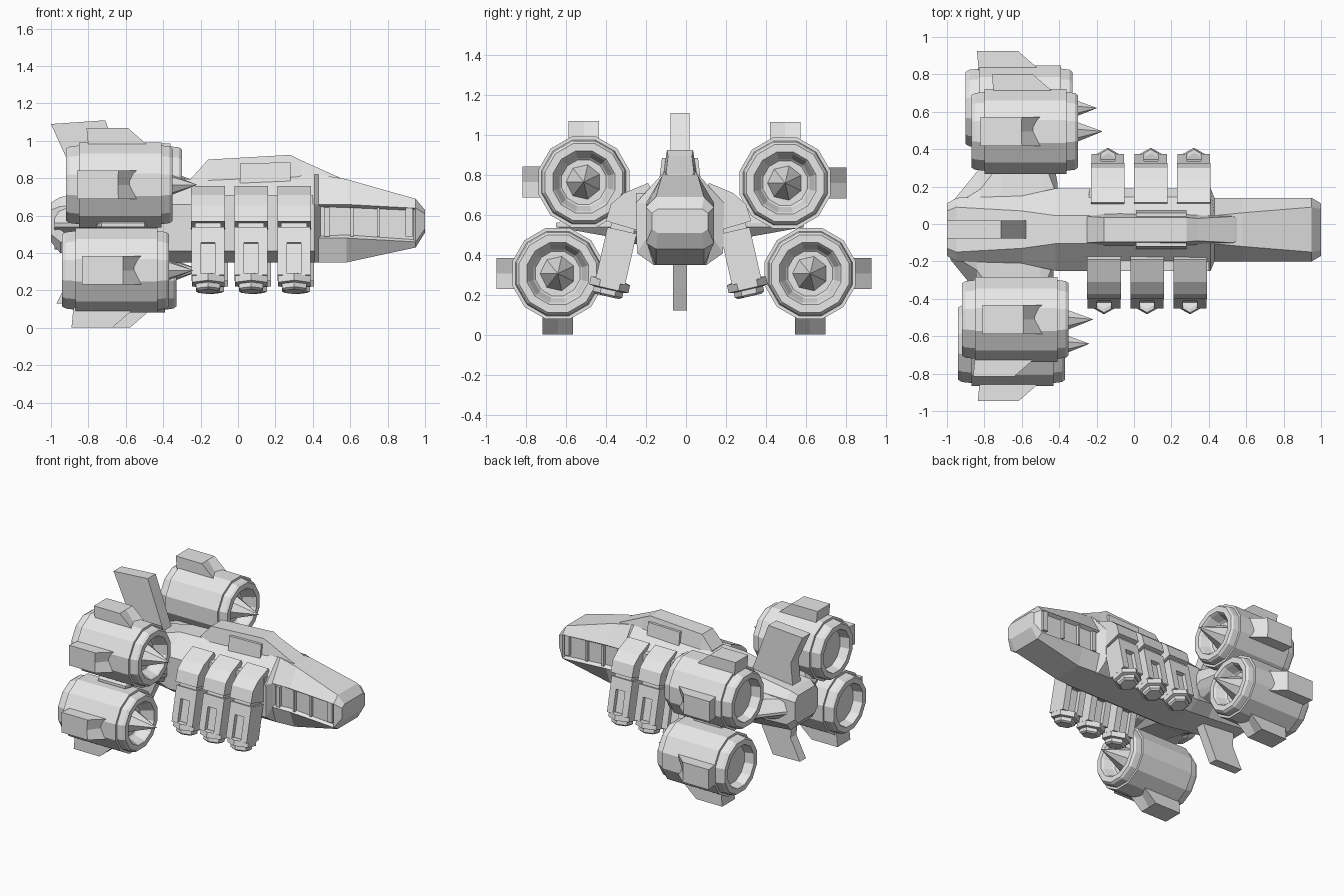
import bpy, bmesh, math
from mathutils import Matrix

cube = bpy.data.objects.get("Cube")
if cube:
    bpy.data.objects.remove(cube, do_unlink=True)

grey = bpy.data.materials.new("plain grey")
grey.use_nodes = True
grey.diffuse_color = (0.8, 0.8, 0.8, 1)
grey.node_tree.nodes["Principled BSDF"].inputs["Base Color"].default_value = grey.diffuse_color

MID = -0.03  # centre line of the hull


def finish(name, bm, matrix=Matrix()):
    bm.transform(matrix)
    bmesh.ops.recalc_face_normals(bm, faces=bm.faces)
    mesh = bpy.data.meshes.new(name)
    bm.to_mesh(mesh)
    bm.free()
    mesh.materials.append(grey)
    obj = bpy.data.objects.new(name, mesh)
    bpy.context.collection.objects.link(obj)
    return obj


def loft_bm(rings):
    bm = bmesh.new()
    rows = [[bm.verts.new(p) for p in ring] for ring in rings]
    n = len(rows[0])
    for a, b in zip(rows, rows[1:]):
        for i in range(n):
            j = (i + 1) % n
            bm.faces.new((a[i], a[j], b[j], b[i]))
    bm.faces.new(rows[0])
    bm.faces.new(rows[-1])
    bmesh.ops.recalc_face_normals(bm, faces=bm.faces)
    return bm


def loft(name, rings, matrix=Matrix()):
    return finish(name, loft_bm(rings), matrix)


def box(name, size, centre, matrix=Matrix()):
    bm = bmesh.new()
    bmesh.ops.create_cube(bm, size=1)
    place = Matrix.Translation(centre) @ Matrix.Diagonal((*size, 1))
    return finish(name, bm, matrix @ place)


def turned(name, profile, sides, matrix):
    # profile of (x, radius) revolved round the x axis
    rings = []
    for x, r in profile:
        angles = [(i + 0.5) * math.tau / sides for i in range(sides)]
        rings.append([(x, r * math.cos(a), r * math.sin(a)) for a in angles])
    return loft(name, rings, matrix)


def section(x, top, high, low, bottom):
    half = [top, high, low, bottom]
    return [(x, MID + w, z) for w, z in half] + [(x, MID - w, z) for w, z in reversed(half)]


# Hull with recessed window strips along the nose
hull = loft_bm([
    section(1.0, (.11, .63), (.14, .61), (.14, .53), (.11, .51)),
    section(.95, (.12, .69), (.17, .64), (.17, .46), (.12, .43)),
    section(.58, (.09, .795), (.17, .66), (.17, .48), (.12, .35)),
    section(.43, (.075, .82), (.17, .66), (.17, .48), (.13, .35)),
    section(.41, (.075, .82), (.22, .66), (.215, .41), (.13, .35)),
    section(-.42, (.075, .79), (.22, .66), (.215, .41), (.13, .35)),
    section(-.6, (.1, .74), (.18, .66), (.18, .45), (.12, .37)),
    section(-.95, (.12, .70), (.17, .65), (.17, .46), (.12, .40)),
    section(-1.0, (.1, .67), (.14, .63), (.14, .5), (.1, .46)),
])
for side in (1, -1):
    strip = [f for f in hull.faces
             if f.normal.y * side > 0.99 and f.calc_center_median().x > 0.45]
    bmesh.ops.inset_region(hull, faces=strip, thickness=0.017, depth=-0.025)
finish("hull", hull)
for side in (1, -1):
    for x, width in ((.475, .03), (.61, .015), (.75, .015), (.915, .04)):
        box("window_divider", (width, .025, .155), (x, MID + side * .155, .567))


# Canopy on the back, with side panels
def deck(x, w0, z0, w1, z1):
    return [(x, MID - w0, z0), (x, MID + w0, z0), (x, MID + w1, z1), (x, MID - w1, z1)]


loft("canopy", [deck(-.25, .08, .76, .07, .80), deck(-.16, .09, .76, .065, .90),
                deck(.28, .09, .76, .065, .925), deck(.34, .09, .76, .06, .895),
                deck(.53, .08, .76, .07, .81), deck(.57, .06, .76, .05, .79)])
loft("canopy_panel", [deck(.01, .108, .74, .09, .88), deck(.28, .108, .74, .09, .885)])


# Tail fins, a chevron above and a swept blade below
def plate(name, outline, half):
    return loft(name, [[(x, MID + s * half, z) for x, z in outline] for s in (-1, 1)])


plate("dorsal_fin", [(-1, 1.09), (-.71, 1.11), (-.56, .70), (-.92, .66), (-.9, .87)], .048)
plate("ventral_fin", [(-.97, .13), (-.74, .125), (-.6, .42), (-.9, .42), (-.89, .29)], .036)


# Engine pods
POD = [(-.09, .115), (-.08, .125), (-.015, .15), (0, .16), (0, .20), (-.015, .212),
       (-.06, .218), (-.06, .235), (-.50, .235), (-.50, .218), (-.55, .212),
       (-.57, .20), (-.57, .16), (-.50, .145)]


def pod_fin(name, matrix, shift):
    # local z points away from the pod, the front edge is forked at its root
    def outline(rear, front, notch, z):
        pts = [(rear, -.077), (front, -.077), (notch, 0), (front, .077), (rear, .077)]
        return [(x + shift, y, z) for x, y in pts]
    loft(name, [outline(-.50, -.17, -.21, .20), outline(-.51, -.29, -.291, .305)], matrix)


def engine(front, y, z, side_shift, vertical_shift):
    here = Matrix.Translation((front, y, z))
    turned("engine_pod", POD, 12, here)
    turned("intake_spike", [(-.12, .088), (-.085, .088), (.13, .001)], 7, here)
    outward = -math.pi / 2 if y > 0 else math.pi / 2
    vertical = 0 if z > .5 else math.pi
    pod_fin("pod_side_fin", here @ Matrix.Rotation(outward, 4, 'X'), side_shift)
    pod_fin("pod_vertical_fin", here @ Matrix.Rotation(vertical, 4, 'X'), vertical_shift)


engine(-.35, -.51, .765, 0, .05)
engine(-.37, -.64, .308, .045, -.01)
engine(-.30, .495, .76, .05, -.01)
engine(-.33, .62, .308, 0, .045)

# Pylons joining hull and pods
PYLON = [(.1, .66), (.36, .64), (.62, .56), (.62, .54), (.34, .49), (.1, .42)]
for side in (1, -1):
    rings = []
    for x, reach in ((-.97, .12), (-.83, .45), (-.72, 1), (-.49, 1), (-.42, .3)):
        rings.append([(x + .01 * side, MID + side * (.1 + (d - .1) * reach), z) for d, z in PYLON])
    loft("pylon", rings)

# Three hanging gun units on each side
MOUNT = [(.11, .66), (.16, .76), (.28, .71), (.345, .655), (.37, .57), (.2, .52)]


def gun(x, side, middle):
    rings = [[(x + s * .09, middle + side * d, z) for d, z in MOUNT] for s in (-1, 1)]
    loft("gun_mount", rings)
    frame = (Matrix.Translation((x, middle + side * .283, .55))
             @ Matrix.Rotation(side * .224, 4, 'X'))
    box("gun_collar", (.14, .12, .08), (0, 0, 0), frame)
    box("gun_core", (.14, .09, .28), (0, 0, -.15), frame)
    box("gun_shoulder", (.175, .15, .085), (0, 0, -.07), frame)
    for s in (-1, 1):
        box("gun_rail", (.05, .15, .20), (s * .0625, 0, -.19), frame)
    down = frame @ Matrix.Rotation(math.pi / 2, 4, 'Y') @ Matrix.Rotation(math.pi / 2, 4, 'X')
    turned("gun_clamp", [(.28, .08), (.285, .1), (.325, .1), (.33, .075),
                         (.355, .075), (.365, .06)], 6, down)


for side, shift, middle in ((-1, 0, MID), (1, .02, MID - .015)):
    for x in (-.16, .07, .30):
        gun(x + shift, side, middle)
    # Rail on which the gun mounts sit
    box("mount_rail", (.64, .06, .10), (.08, MID + side * .19, .66))
